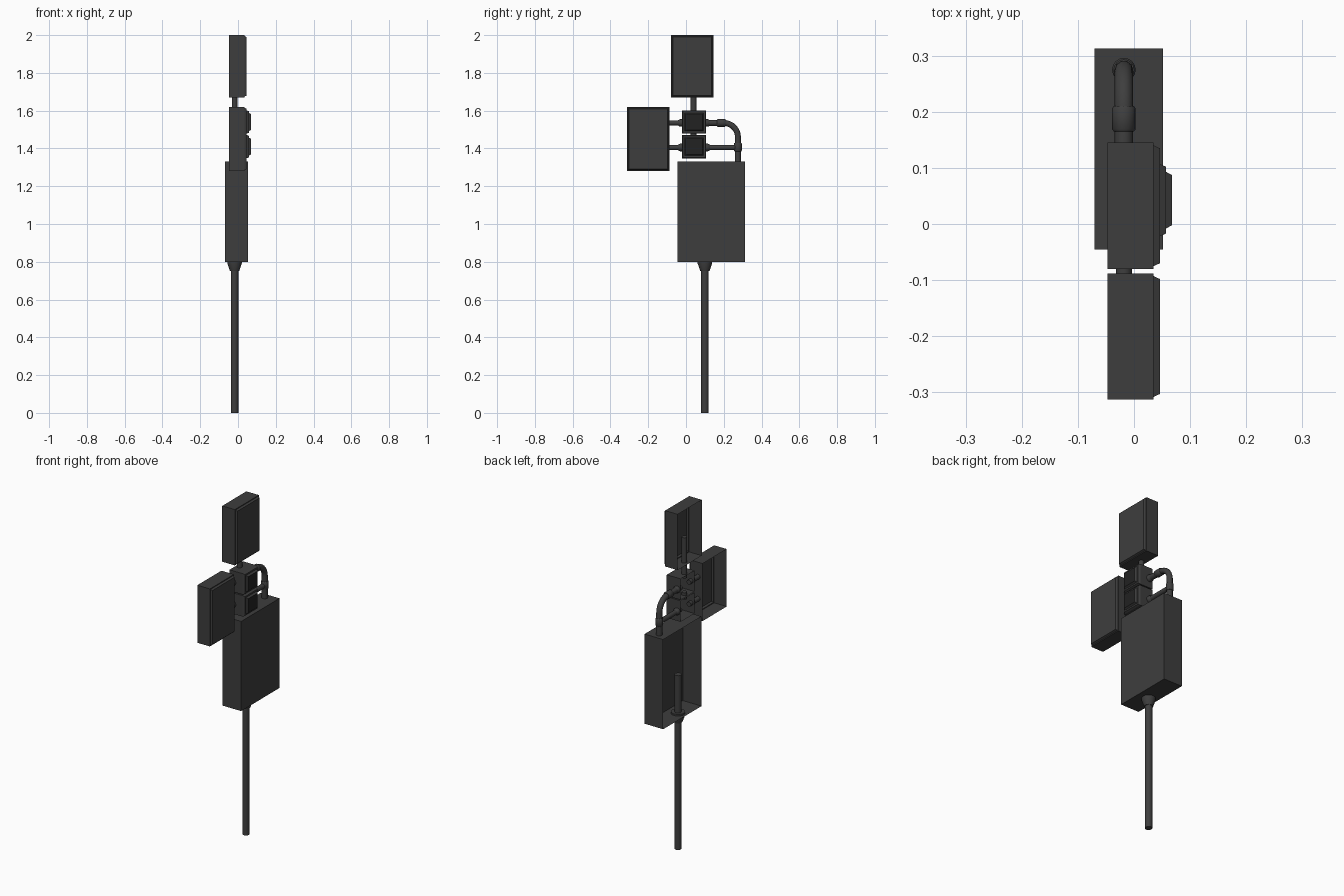
import bpy, bmesh, math
from mathutils import Vector

cube = bpy.data.objects.get("Cube")
if cube:
    bpy.data.objects.remove(cube)


def material(name, value):
    m = bpy.data.materials.new(name)
    m.use_nodes = True
    colour = (value, value, value, 1)
    m.diffuse_color = colour
    m.node_tree.nodes["Principled BSDF"].inputs["Base Color"].default_value = colour
    return m


GREY = material("charcoal grey", 0.048)
DARK = material("near black", 0.016)
AXIS_X = -0.018  # all pipes lie in this plane


def finish(name, bm, smooth=False):
    me = bpy.data.meshes.new(name)
    bm.to_mesh(me)
    bm.free()
    ob = bpy.data.objects.new(name, me)
    bpy.context.collection.objects.link(ob)
    me.materials.append(GREY)
    me.materials.append(DARK)
    if smooth:
        bpy.ops.object.select_all(action='DESELECT')
        ob.select_set(True)
        bpy.context.view_layer.objects.active = ob
        bpy.ops.object.shade_smooth_by_angle(angle=math.radians(40))
    return ob


def shell(name, y0, y1, z0, z1, steps, cap=0):
    """Thin casing open at the back; steps are (x, inset) toward the face."""
    bm = bmesh.new()
    rings = []
    for x, i in steps:
        corners = ((y0 + i, z0 + i), (y1 - i, z0 + i), (y1 - i, z1 - i), (y0 + i, z1 - i))
        rings.append([bm.verts.new((x, y, z)) for y, z in corners])
    for a, b in zip(rings, rings[1:]):
        for k in range(4):
            n = (k + 1) % 4
            bm.faces.new((a[k], a[n], b[n], b[k]))
    bm.faces.new(rings[-1]).material_index = cap
    bmesh.ops.recalc_face_normals(bm, faces=bm.faces)
    # the cap always faces +x
    bm.faces.ensure_lookup_table()
    if bm.faces[-1].normal.x < 0:
        bmesh.ops.reverse_faces(bm, faces=bm.faces)
    return finish(name, bm)


def turned(name, y, z, direction, profile, sides=16):
    """Round part: profile of (distance, radius) along a direction."""
    bm = bmesh.new()
    d = Vector(direction)
    u = Vector((1, 0, 0))
    v = d.cross(u)
    base = Vector((AXIS_X, y, z))
    rings = []
    for dist, r in profile:
        ring = []
        for k in range(sides):
            a = 2 * math.pi * k / sides
            ring.append(bm.verts.new(base + d * dist + (u * math.cos(a) + v * math.sin(a)) * r))
        rings.append(ring)
    for a, b in zip(rings, rings[1:]):
        for k in range(sides):
            n = (k + 1) % sides
            bm.faces.new((a[k], a[n], b[n], b[k]))
    bm.faces.new(rings[0][::-1])
    bm.faces.new(rings[-1])
    bmesh.ops.recalc_face_normals(bm, faces=bm.faces)
    return finish(name, bm, True)


UP, BACK, FRONT = (0, 0, 1), (0, 1, 0), (0, -1, 0)

# Open-backed casings
shell("main_casing", -0.045, 0.313, 0.80, 1.33, [(-0.07, 0), (0.052, 0)])
panel_steps = [(-0.047, 0), (0.035, 0), (0.035, 0.005), (0.046, 0.01)]
shell("top_panel", -0.08, 0.145, 1.67, 2.0, panel_steps)
shell("front_panel", -0.313, -0.088, 1.28, 1.62, panel_steps)

# Two junction blocks with a raised dark face
block_steps = [(-0.04, 0), (0.046, 0), (0.057, 0.005), (0.057, 0.014), (0.068, 0.02)]
for label, z in (("upper", 1.54), ("lower", 1.41)):
    shell(label + "_block", -0.022, 0.107, z - 0.062, z + 0.062, block_steps, 1)

# Pole and its flared collar
turned("pole", 0.10, 0, UP, [(0, 0.02), (1.03, 0.02)])
turned("pole_collar", 0.10, 0.75, UP, [(0, 0.024), (0.04, 0.038), (0.06, 0.038)])

# Straight pipes between the blocks and panels
turned("top_pipe", 0.04, 1.58, UP, [(0, 0.015), (0.24, 0.015)])
turned("neck_pipe", 0.04, 1.455, UP, [(0, 0.015), (0.04, 0.015)])
for label, z in (("upper", 1.535), ("lower", 1.405)):
    turned(label + "_front_pipe", 0, z, FRONT, [(0, 0.014), (0.1, 0.014)])
    for side, y, d in (("front", -0.022, FRONT), ("back", 0.107, BACK)):
        turned(label + "_" + side + "_flare", y, z, d, [(0, 0.02), (0.01, 0.02), (0.02, 0.014)])
turned("lower_back_pipe", 0.08, 1.405, BACK, [(0, 0.014), (0.195, 0.014)])

# Elbow pipe from the upper block down into the main casing
radius, z_top, y_end = 0.075, 1.535, 0.275
path = [(0.08, z_top)]
for k in range(9):
    a = math.pi / 2 * k / 8
    path.append((y_end - radius + radius * math.sin(a), z_top - radius + radius * math.cos(a)))
path.append((y_end, 1.32))
curve = bpy.data.curves.new("elbow_pipe", 'CURVE')
curve.dimensions = '3D'
curve.bevel_depth = 0.0165
curve.bevel_resolution = 3
curve.use_fill_caps = True
spline = curve.splines.new('POLY')
spline.points.add(len(path) - 1)
for p, (y, z) in zip(spline.points, path):
    p.co = (AXIS_X, y, z, 1)
spline.use_smooth = True
curve.materials.append(GREY)
bpy.context.collection.objects.link(bpy.data.objects.new("elbow_pipe", curve))

# Sleeves on the elbow
sleeve = [(0, 0.018), (0.004, 0.021), (0.041, 0.021), (0.045, 0.018)]
turned("upper_sleeve", 0.165, z_top, BACK, sleeve)
turned("lower_sleeve", y_end, 1.385, UP, sleeve)
